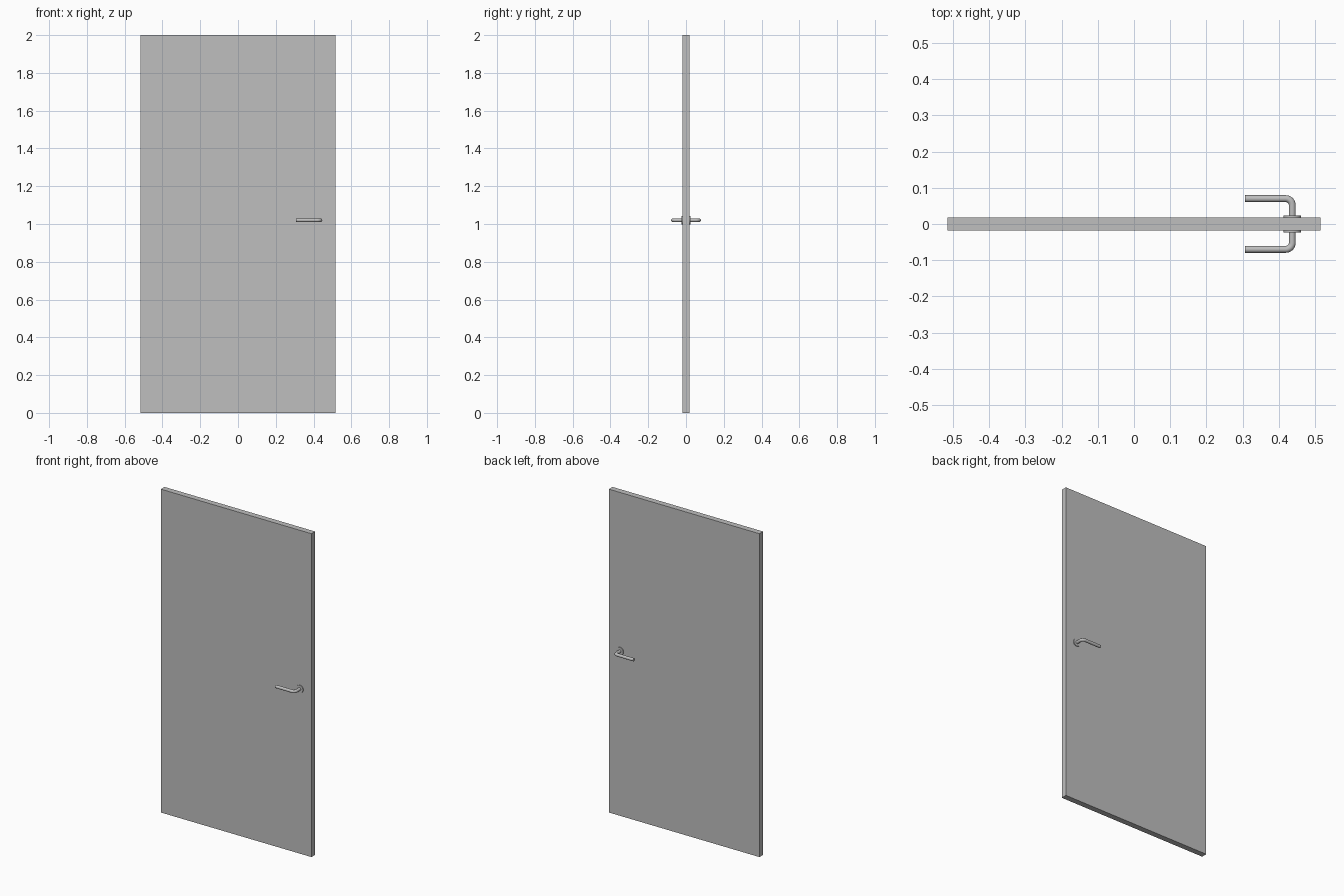
import bpy
from math import sin, cos, pi, radians

cube = bpy.data.objects.get("Cube")
if cube:
    bpy.data.objects.remove(cube, do_unlink=True)

grey = bpy.data.materials.new("plain grey")
grey.use_nodes = True
colour = (0.52, 0.52, 0.52, 1)
grey.diffuse_color = colour
grey.node_tree.nodes["Principled BSDF"].inputs["Base Color"].default_value = colour

HANDLE_X, HANDLE_Z = 0.437, 1.02
ROD_RADIUS, BEND = 0.0095, 0.018
HALF_THICK, REACH = 0.018, 0.07


def finish(name, smooth=True):
    ob = bpy.context.object
    ob.name = name
    ob.data.materials.clear()
    ob.data.materials.append(grey)
    if smooth:
        bpy.ops.object.shade_smooth_by_angle(angle=radians(40))


# Door leaf
bpy.ops.mesh.primitive_cube_add(size=1, location=(0, 0, 1))
bpy.context.object.scale = (1.03, 2 * HALF_THICK, 2)
bpy.ops.object.transform_apply(location=False, rotation=False, scale=True)
finish("door_leaf", smooth=False)


def lever(name, side):
    """Round rod leaving the door, bending, then running towards the hinges."""
    path = [(HANDLE_X, 0.01)]
    for i in range(9):
        a = i / 8 * pi / 2
        path.append((HANDLE_X - BEND + BEND * cos(a), REACH - BEND + BEND * sin(a)))
    path.append((0.307, REACH))
    curve = bpy.data.curves.new(name, "CURVE")
    curve.dimensions = "3D"
    curve.bevel_depth = ROD_RADIUS
    curve.bevel_resolution = 6
    curve.use_fill_caps = True
    spline = curve.splines.new("POLY")
    spline.points.add(len(path) - 1)
    for point, (x, y) in zip(spline.points, path):
        point.co = (x, side * y, HANDLE_Z, 1)
    ob = bpy.data.objects.new(name, curve)
    bpy.context.collection.objects.link(ob)
    bpy.ops.object.select_all(action="DESELECT")
    ob.select_set(True)
    bpy.context.view_layer.objects.active = ob
    bpy.ops.object.convert(target="MESH")
    finish(name)


# Round plate and lever on each face
for label, side in (("front", -1), ("back", 1)):
    bpy.ops.mesh.primitive_cylinder_add(
        vertices=48, radius=0.0235, depth=0.006,
        location=(HANDLE_X, side * (HALF_THICK + 0.0025), HANDLE_Z),
        rotation=(pi / 2, 0, 0))
    finish(label + "_handle_plate")
    lever(label + "_lever", side)
